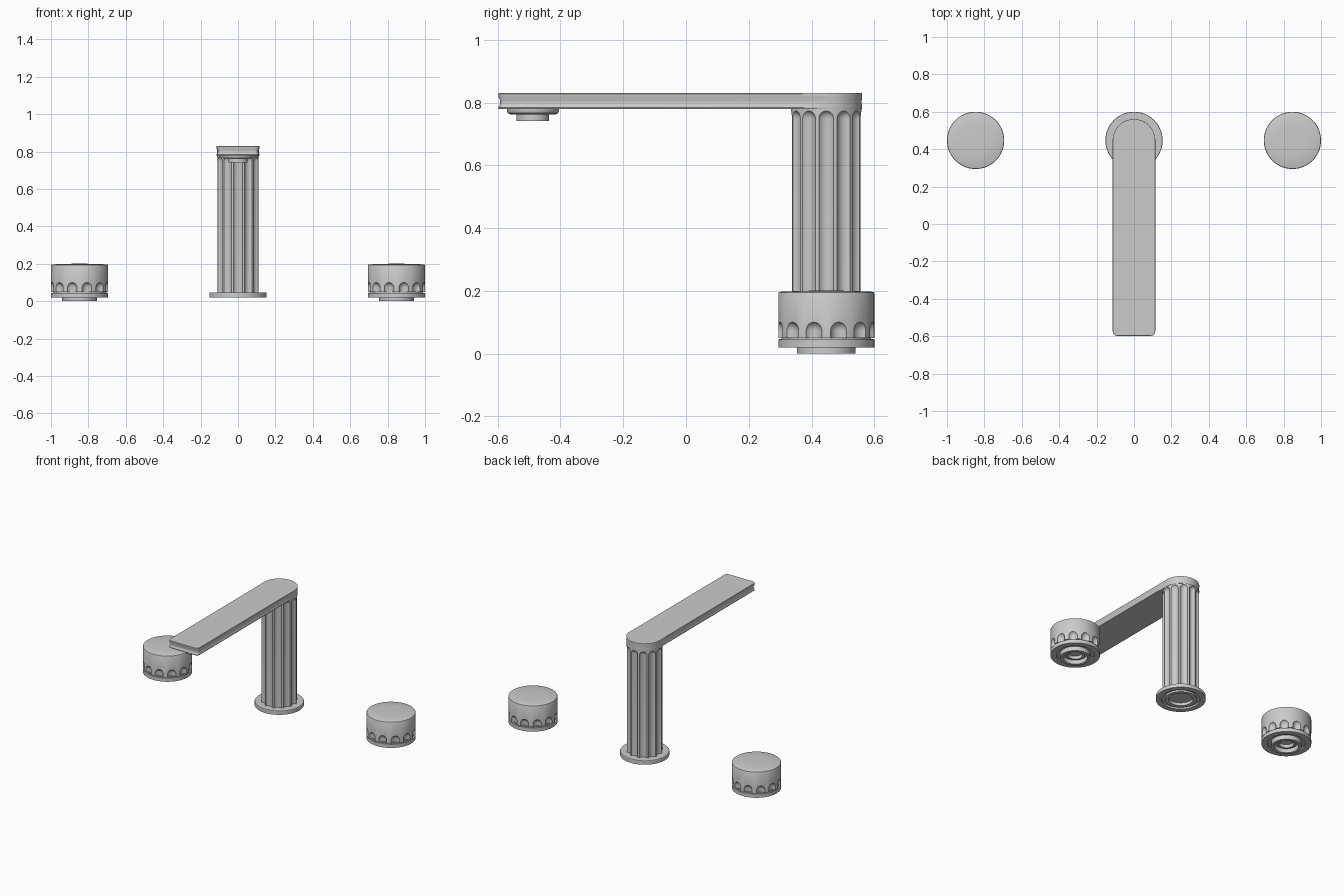
import bpy, bmesh, math
from mathutils import Vector

if "Cube" in bpy.data.objects:
    bpy.data.objects.remove(bpy.data.objects["Cube"], do_unlink=True)

GREY = (0.6, 0.6, 0.6, 1)
metal = bpy.data.materials.new("brushed grey metal")
metal.use_nodes = True
metal.diffuse_color = GREY
metal.node_tree.nodes["Principled BSDF"].inputs["Base Color"].default_value = GREY

BACK_Y = 0.447
KNOB_X = 0.847


def finish(bm, name, loc=(0, 0, 0)):
    bmesh.ops.remove_doubles(bm, verts=bm.verts, dist=1e-5)
    bmesh.ops.recalc_face_normals(bm, faces=bm.faces)
    mesh = bpy.data.meshes.new(name)
    bm.to_mesh(mesh)
    bm.free()
    mesh.materials.append(metal)
    obj = bpy.data.objects.new(name, mesh)
    obj.location = loc
    bpy.context.collection.objects.link(obj)
    return obj


def smooth(obj):
    bpy.ops.object.select_all(action="DESELECT")
    obj.select_set(True)
    bpy.context.view_layer.objects.active = obj
    bpy.ops.object.shade_smooth_by_angle(angle=math.radians(30))


def spin_profile(bm, profile, steps, centre=(0, 0, 0)):
    """Revolve (radius, height) points about a vertical axis."""
    c = Vector(centre)
    verts = [bm.verts.new(c + Vector((r, 0, z))) for r, z in profile]
    edges = [bm.edges.new(pair) for pair in zip(verts, verts[1:])]
    bmesh.ops.spin(bm, geom=verts + edges, cent=c, axis=(0, 0, 1),
                   angle=math.tau, steps=steps, use_merge=True)


def lathe(name, profile, loc, steps=72):
    bm = bmesh.new()
    spin_profile(bm, profile, steps)
    return finish(bm, name, loc)


def carve_flutes(obj, distance, radius, low, high, offset, count=12):
    """Cut a ring of round-topped vertical flutes."""
    bm = bmesh.new()
    dome = [(radius * math.cos(a), high + radius * math.sin(a))
            for a in (math.pi / 2 * i / 6 for i in range(6))]
    for i in range(count):
        a = math.tau * (i + offset) / count
        spin_profile(bm, [(0, low), (radius, low)] + dome + [(0, high + radius)], 28,
                     (distance * math.cos(a), distance * math.sin(a), 0))
    cutter = finish(bm, "flute_cutter", obj.location)
    cutter.hide_render = True
    mod = obj.modifiers.new("flutes", "BOOLEAN")
    mod.operation = "DIFFERENCE"
    mod.solver = "EXACT"
    mod.object = cutter
    bpy.context.view_layer.objects.active = obj
    bpy.ops.object.modifier_apply(modifier=mod.name)
    bpy.data.objects.remove(cutter, do_unlink=True)


# Handles: scalloped cap over a grooved, hollow mounting base
for side, x in (("left", KNOB_X), ("right", -KNOB_X)):
    loc = (x, BACK_Y, 0)
    cap = lathe(side + "_handle_cap", [
        (0, 0.05), (0.153, 0.05), (0.153, 0.191), (0.151, 0.195),
        (0.146, 0.197), (0.08, 0.2), (0, 0.201)], loc)
    carve_flutes(cap, 0.165, 0.03, 0.03, 0.073, 0.5)
    smooth(cap)
    smooth(lathe(side + "_handle_base", [
        (0, 0.04), (0.045, 0.04), (0.045, 0.018), (0.058, 0.018), (0.058, 0.03),
        (0.075, 0.03), (0.075, 0), (0.093, 0), (0.093, 0.03), (0.115, 0.03),
        (0.115, 0.02), (0.153, 0.02), (0.153, 0.045), (0.143, 0.045),
        (0.143, 0.052), (0, 0.052)], loc))

# Spout column and its round foot
column = lathe("spout_column", [(0, 0.04), (0.112, 0.04), (0.112, 0.785), (0, 0.785)],
               (0, BACK_Y, 0))
carve_flutes(column, 0.126, 0.029, 0.0, 0.748, 0)
smooth(column)
smooth(lathe("column_foot", [
    (0, 0.04), (0.075, 0.04), (0.075, 0.02), (0.098, 0.02), (0.098, 0.032),
    (0.118, 0.032), (0.118, 0.02), (0.153, 0.02), (0.153, 0.043),
    (0.151, 0.046), (0, 0.046)], (0, BACK_Y, 0)))

# Flat spout: rounded outline, with a shallow side groove fading at the back
HALF, TIP, CORNER = 0.114, -0.598, 0.025


def spout_outline(inset):
    pts = []
    for i in range(33):
        a = math.pi * i / 32
        pts.append(((HALF - inset * 0.2) * math.cos(a),
                    BACK_Y + (HALF - inset * 0.2) * math.sin(a)))
    w = HALF - inset
    pts.append((-w, 0.36))
    for sx, start in ((-1, math.pi), (1, 1.5 * math.pi)):
        for i in range(7):
            a = start + math.pi / 2 * i / 6
            r = CORNER - inset
            pts.append((sx * (HALF - CORNER) + r * math.cos(a),
                        TIP + CORNER + r * math.sin(a)))
    pts.append((w, 0.36))
    return pts


bm = bmesh.new()
rings = [[bm.verts.new((x, y, z)) for x, y in spout_outline(inset)]
         for z, inset in ((0.78, 0.002), (0.784, 0), (0.797, 0.006),
                          (0.806, 0.006), (0.819, 0), (0.828, 0), (0.83, 0.002))]
for lower, upper in zip(rings, rings[1:]):
    for i in range(len(lower)):
        bm.faces.new((lower[i - 1], lower[i], upper[i], upper[i - 1]))
bm.faces.new(rings[0])
bm.faces.new(rings[-1])
smooth(finish(bm, "spout"))

# Water outlet beneath the tip
smooth(lathe("outlet", [
    (0, 0.752), (0.04, 0.752), (0.04, 0.742), (0.052, 0.742), (0.052, 0.762),
    (0.072, 0.762), (0.08, 0.766), (0.083, 0.772), (0.083, 0.782), (0, 0.782)],
    (0, -0.488, 0)))
